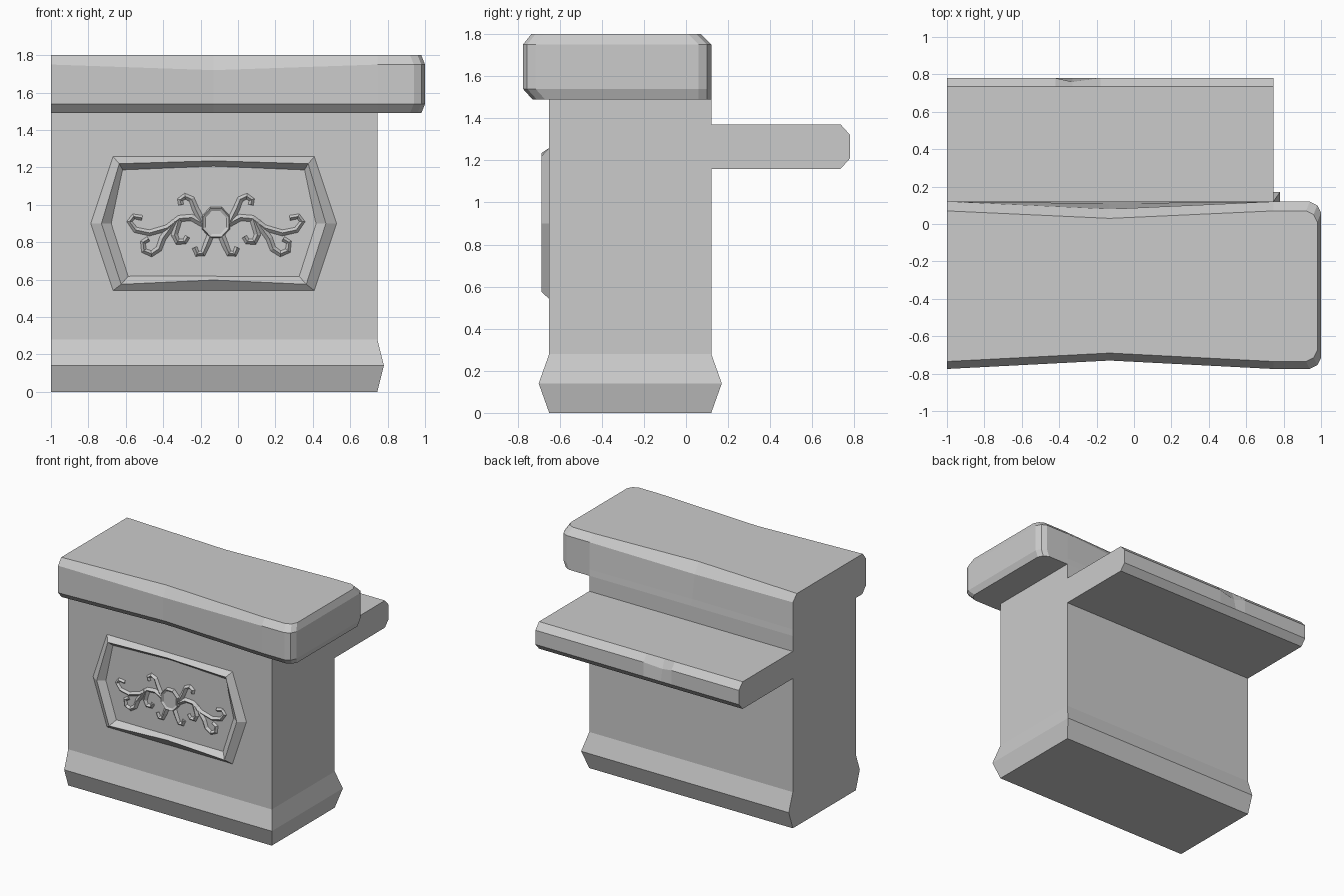
import bpy, bmesh, math

cube = bpy.data.objects.get("Cube")
if cube:
    bpy.data.objects.remove(cube, do_unlink=True)

GREY = (0.6, 0.6, 0.6, 1)
stone = bpy.data.materials.new("grey_stone")
stone.use_nodes = True
stone.diffuse_color = GREY
stone.node_tree.nodes["Principled BSDF"].inputs["Base Color"].default_value = GREY

LEFT, RIGHT = -1.0, 0.745      # body ends
FRONT, BACK = -0.65, 0.12      # body faces
MID = -0.13                    # middle of the body


def add_object(name, mesh):
    mesh.materials.clear()
    mesh.materials.append(stone)
    obj = bpy.data.objects.new(name, mesh)
    bpy.context.collection.objects.link(obj)
    return obj


def loft(name, rings, cyclic=False):
    """Bridge equal rings of points; cap both ends, or join last to first."""
    bm = bmesh.new()
    rows = [[bm.verts.new(p) for p in ring] for ring in rings]
    pairs = list(zip(rows, rows[1:]))
    if cyclic:
        pairs.append((rows[-1], rows[0]))
    else:
        bm.faces.new(rows[0])
        bm.faces.new(rows[-1])
    n = len(rows[0])
    for a, b in pairs:
        for i in range(n):
            j = (i + 1) % n
            bm.faces.new((a[i], a[j], b[j], b[i]))
    bmesh.ops.recalc_face_normals(bm, faces=bm.faces)
    mesh = bpy.data.meshes.new(name)
    bm.to_mesh(mesh)
    bm.free()
    return add_object(name, mesh)


# Body with a flared foot on the front, back and right end
def body_ring(z, side, end):
    return [(LEFT, FRONT - side, z), (RIGHT + end, FRONT - side, z),
            (RIGHT + end, BACK + side, z), (LEFT, BACK + side, z)]


loft("counter_body", [body_ring(0, 0, 0), body_ring(0.14, 0.05, 0.035),
                      body_ring(0.28, 0, 0), body_ring(1.49, 0, 0)])


# Counter top: bowed long sides, chamfered edges, rounded right end
def top_ring(z, front, back, end, bow, back_bow, sag):
    f, b, e = -0.775 + front, BACK - back, 1 - end
    return [(LEFT, f, z), (MID, f + bow, z - sag), (RIGHT, f, z),
            (e - 0.06, f, z), (e - 0.02, f + 0.02, z), (e, f + 0.06, z),
            (e, b - 0.06, z), (e - 0.02, b - 0.02, z), (e - 0.06, b, z),
            (RIGHT, b, z), (MID, b - back_bow, z - sag), (LEFT, b, z)]


loft("counter_top", [top_ring(1.49, 0.045, 0, 0.02, 0.045, 0, 0),
                     top_ring(1.54, 0, 0, 0, 0.045, 0.01, 0),
                     top_ring(1.75, 0, 0, 0, 0.045, 0.04, 0.03),
                     top_ring(1.80, 0.04, 0.05, 0.02, 0.045, 0.04, 0)])


# Back shelf with a small chip in its upper edge
def shelf_ring(x, chip=0):
    return [(x, BACK, 1.16), (x, 0.735, 1.16), (x, 0.78, 1.21),
            (x, 0.78 - chip, 1.32 - chip), (x, 0.735, 1.37), (x, BACK, 1.37)]


loft("back_shelf", [shelf_ring(LEFT), shelf_ring(-0.42), shelf_ring(-0.33, 0.02),
                    shelf_ring(-0.18), shelf_ring(RIGHT)])


# Hexagonal raised frame: outer edge, ridge, inner edge
def frame_ring(y, tip, top_half, low_half, top, top_mid, low, low_mid):
    return [(MID - top_half, y, top), (MID, y, top_mid), (MID + top_half, y, top),
            (MID + tip, y, 0.9), (MID + low_half, y, low), (MID, y, low_mid),
            (MID - low_half, y, low), (MID - tip, y, 0.9)]


loft("panel_frame", [
    frame_ring(-0.648, 0.66, 0.54, 0.54, 1.26, 1.26, 0.54, 0.54),
    frame_ring(-0.687, 0.60, 0.505, 0.495, 1.22, 1.235, 0.575, 0.598),
    frame_ring(-0.648, 0.545, 0.485, 0.455, 1.185, 1.205, 0.62, 0.62)], cyclic=True)

# Central octagonal medallion
HUB_X, HUB_Z = -0.118, 0.905


def hub_ring(y, r):
    angles = [math.tau * (i + 0.5) / 8 for i in range(8)]
    return [(HUB_X + r * math.cos(a), y, HUB_Z + 1.1 * r * math.sin(a)) for a in angles]


loft("medallion", [hub_ring(-0.645, 0.083), hub_ring(-0.678, 0.075), hub_ring(-0.668, 0.06)])

# Scrolls: (distance from the medallion axis, height), mirrored on both sides
SCROLLS = {
    "long_scroll": [(.07, .90), (.13, .932), (.195, .927), (.26, .877), (.355, .85),
                    (.43, .866), (.462, .91), (.44, .938), (.395, .93)],
    "upper_scroll": [(.075, .91), (.11, .98), (.13, 1.03), (.165, 1.046), (.192, 1.027), (.186, 1.0)],
    "inner_hook": [(.20, .92), (.222, .84), (.205, .803), (.168, .803), (.152, .83)],
    "outer_hook": [(.22, .91), (.285, .82), (.305, .765), (.345, .738), (.385, .755),
                   (.39, .80), (.36, .818)],
    "lower_hook": [(.03, .835), (.05, .785), (.07, .74), (.10, .738), (.114, .772)],
}
for name, path in SCROLLS.items():
    curve = bpy.data.curves.new(name, "CURVE")
    curve.dimensions = "3D"
    curve.bevel_depth = 0.019
    curve.bevel_resolution = 0
    curve.use_fill_caps = True
    for side in (-1, 1):
        spline = curve.splines.new("POLY")
        spline.points.add(len(path) - 1)
        for i, (point, (dx, z)) in enumerate(zip(spline.points, path)):
            point.co = (HUB_X + side * dx, -0.652, z, 1)
            point.radius = 1 - 0.3 * i / len(path)
    helper = bpy.data.objects.new(name + "_path", curve)
    bpy.context.collection.objects.link(helper)
    graph = bpy.context.evaluated_depsgraph_get()
    mesh = bpy.data.meshes.new_from_object(helper.evaluated_get(graph))
    bpy.data.objects.remove(helper, do_unlink=True)
    for poly in mesh.polygons:
        poly.use_smooth = False
    add_object(name + "s", mesh)
